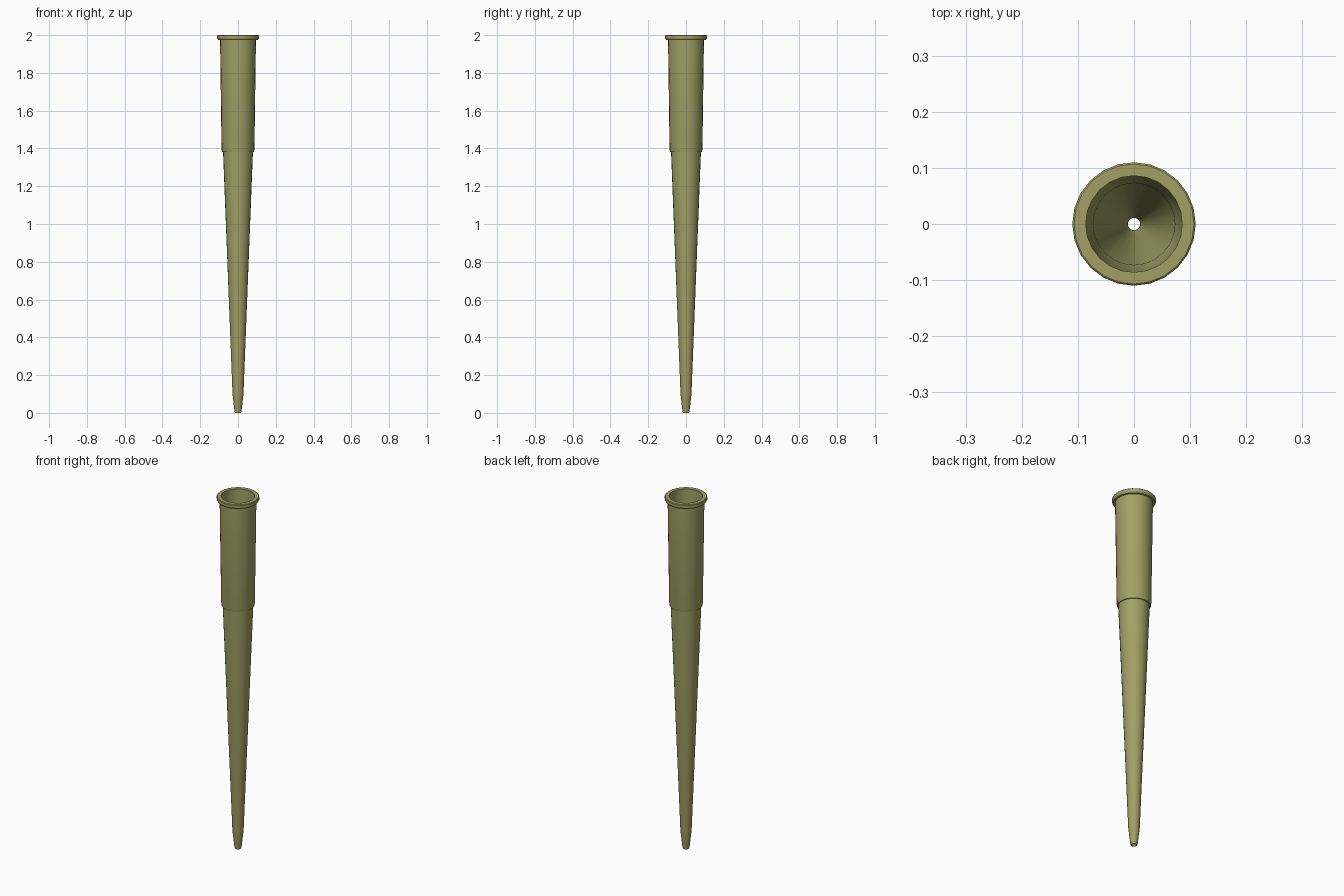
import bpy, bmesh, math

if "Cube" in bpy.data.objects:
    bpy.data.objects.remove(bpy.data.objects["Cube"])

SIDES = 24

# Closed wall profile (radius, height): outside from the tip up, then down the bore
profile = [
    (0.016, 0.0), (0.019, 0.012), (0.029, 0.10),    # tip
    (0.079, 1.38), (0.084, 1.38), (0.087, 1.395),   # long cone and step
    (0.095, 1.975), (0.105, 1.975), (0.110, 1.983), # collar and rim underside
    (0.110, 1.997), (0.107, 2.0), (0.086, 2.0),     # rim top
    (0.077, 1.40), (0.073, 1.385),                  # socket and inner ledge
    (0.022, 0.10), (0.011, 0.0),                    # bore
]

bm = bmesh.new()
rings = []
for i in range(SIDES):
    a = 2 * math.pi * i / SIDES
    rings.append([bm.verts.new((r * math.cos(a), r * math.sin(a), z)) for r, z in profile])

n = len(profile)
for i in range(SIDES):
    a, b = rings[i], rings[(i + 1) % SIDES]
    for j in range(n):
        k = (j + 1) % n
        bm.faces.new((a[j], b[j], b[k], a[k]))
bmesh.ops.recalc_face_normals(bm, faces=bm.faces)

mesh = bpy.data.meshes.new("pipette_tip")
bm.to_mesh(mesh)
bm.free()
tip = bpy.data.objects.new("pipette_tip", mesh)
bpy.context.collection.objects.link(tip)

# Olive yellow plastic
mat = bpy.data.materials.new("olive_plastic")
mat.diffuse_color = (0.36, 0.35, 0.13, 1)
mat.use_nodes = True
mat.node_tree.nodes["Principled BSDF"].inputs["Base Color"].default_value = mat.diffuse_color
mesh.materials.append(mat)

bpy.context.view_layer.objects.active = tip
tip.select_set(True)
bpy.ops.object.shade_smooth_by_angle(angle=math.radians(30))
